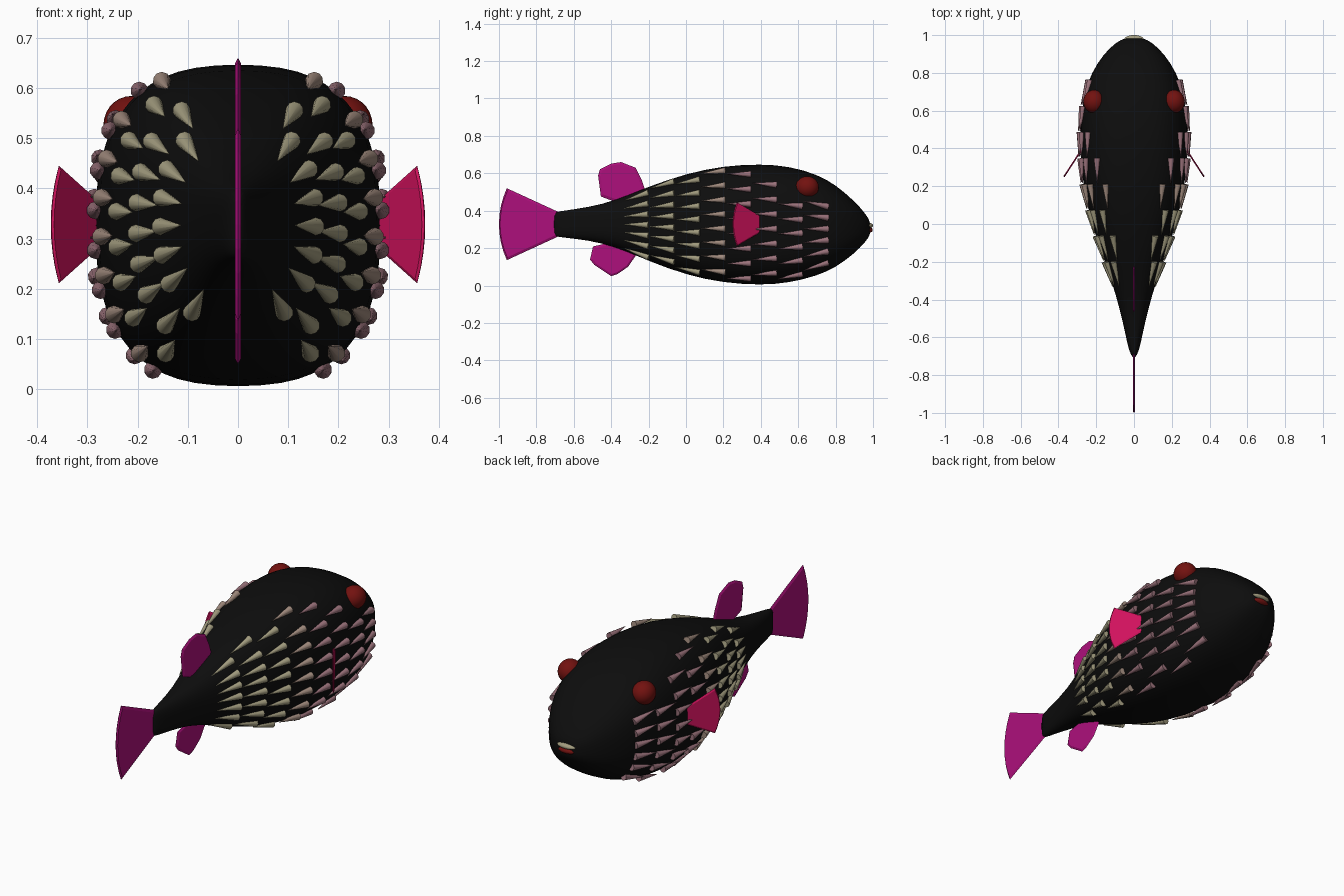
import bpy, bmesh, math
from mathutils import Vector, Matrix

cube = bpy.data.objects.get("Cube")
if cube:
    bpy.data.objects.remove(cube, do_unlink=True)


def material(name, rgb):
    m = bpy.data.materials.new(name)
    m.use_nodes = True
    m.diffuse_color = (*rgb, 1)
    m.node_tree.nodes["Principled BSDF"].inputs["Base Color"].default_value = (*rgb, 1)
    return m


BLACK = material("black_skin", (0.004, 0.004, 0.004))
MAGENTA = material("magenta_fin", (0.42, 0.005, 0.2))
CRIMSON = material("crimson_fin", (0.64, 0.006, 0.11))
RED = material("dark_red", (0.17, 0.006, 0.005))
KHAKI = material("khaki_spine", (0.36, 0.33, 0.21))
TAN = material("tan_spine", (0.36, 0.26, 0.21))
PINK = material("pink_spine", (0.33, 0.17, 0.2))


def make(name, bm, mats, smooth=None):
    bmesh.ops.recalc_face_normals(bm, faces=bm.faces)
    me = bpy.data.meshes.new(name)
    bm.to_mesh(me)
    bm.free()
    for m in mats:
        me.materials.append(m)
    ob = bpy.data.objects.new(name, me)
    bpy.context.collection.objects.link(ob)
    if smooth:
        bpy.ops.object.select_all(action='DESELECT')
        ob.select_set(True)
        bpy.context.view_layer.objects.active = ob
        bpy.ops.object.shade_smooth_by_angle(angle=math.radians(smooth))
    return ob


# Body sections from tail to nose: y, half width, bottom, top
SECTIONS = [
    (-.71, .004, .262, .392), (-.68, .025, .26, .396), (-.6, .042, .25, .408),
    (-.45, .075, .23, .432), (-.3, .12, .175, .487), (-.2, .155, .13, .53),
    (0, .225, .055, .6), (.2, .272, .012, .642), (.4, .288, 0, .652),
    (.55, .286, .012, .64), (.7, .262, .05, .597), (.8, .227, .095, .54),
    (.9, .162, .17, .453), (.96, .098, .233, .385), (.988, .045, .275, .337)]
POWER = 2.6


def section(y):
    for a, b in zip(SECTIONS, SECTIONS[1:]):
        if y <= b[0]:
            t = (y - a[0]) / (b[0] - a[0])
            return [p + (q - p) * t for p, q in zip(a, b)][1:]
    return SECTIONS[-1][1:]


def surface(y, c, side, swell=1.0):
    """Point on the skin at height fraction c (-1 to 1)."""
    w, lo, hi = section(y)
    x = w * (1 - abs(c) ** POWER) ** (1 / POWER)
    return Vector((side * x * swell, y, (lo + hi) / 2 + c * (hi - lo) / 2 * swell))


# Body: lofted squarish rings
bm = bmesh.new()
rings = []
SIDES = 28
for y, w, lo, hi in SECTIONS:
    ring = []
    for i in range(SIDES):
        a = math.tau * i / SIDES
        co, si = math.cos(a), math.sin(a)
        x = math.copysign(abs(co) ** (2 / POWER), co) * w
        z = math.copysign(abs(si) ** (2 / POWER), si) * (hi - lo) / 2
        ring.append(bm.verts.new((x, y, (lo + hi) / 2 + z)))
    rings.append(ring)
for r, s in zip(rings, rings[1:]):
    for i in range(SIDES):
        j = (i + 1) % SIDES
        bm.faces.new((r[i], r[j], s[j], s[i]))
bm.faces.new(rings[0])
bm.faces.new(rings[-1])
body = make("body", bm, [BLACK], 60)
sub = body.modifiers.new("smooth_skin", 'SUBSURF')
sub.levels = sub.render_levels = 1


# Fins: thin plates with a bevelled rim, drawn in the y-z plane
def fin(name, outline, mat, thick=0.006, inset=0.88, matrix=None):
    bm = bmesh.new()
    n = len(outline)
    cy = sum(p[0] for p in outline) / n
    cz = sum(p[1] for p in outline) / n
    rim = [bm.verts.new((0, y, z)) for y, z in outline]
    for s in (-1, 1):
        inner = [bm.verts.new((s * thick, cy + (y - cy) * inset, cz + (z - cz) * inset))
                 for y, z in outline]
        bm.faces.new(inner)
        for i in range(n):
            j = (i + 1) % n
            bm.faces.new((rim[i], rim[j], inner[j], inner[i]))
    if matrix:
        bm.transform(matrix)
    return make(name, bm, [mat])


def fan(radius, inner, half_angle, steps=8):
    """Sector opening toward -y with its apex at the origin."""
    angles = [half_angle * (2 * i / steps - 1) for i in range(steps + 1)]
    arc = [(-radius * math.cos(a), radius * math.sin(a)) for a in angles]
    root = [(-inner, inner * math.tan(a)) for a in (half_angle, -half_angle)]
    return arc + root


fin("dorsal_fin", [(-.47, .588), (-.46, .622), (-.4, .652), (-.347, .66), (-.27, .63),
                   (-.235, .56), (-.215, .5), (-.36, .44), (-.455, .476)], MAGENTA)
fin("ventral_fin", [(-.513, .139), (-.49, .11), (-.4, .05), (-.365, .062), (-.31, .1),
                    (-.265, .165), (-.24, .21), (-.36, .24), (-.497, .209)], MAGENTA)
fin("tail_fin", fan(.46, .13, math.radians(24.7)), MAGENTA, inset=.92,
    matrix=Matrix.Translation((0, -.54, .328)))
for side, label in ((1, "left"), (-1, "right")):
    turn = Matrix.Rotation(side * math.radians(33), 4, 'Z')
    fin(label + "_pectoral_fin", fan(.267, .08, math.radians(26)), CRIMSON, .004, .92,
        Matrix.Translation((side * .226, .473, .328)) @ turn)


# Eyes and lips
def ball(name, centre, size, mat):
    bm = bmesh.new()
    bmesh.ops.create_uvsphere(bm, u_segments=24, v_segments=14, radius=1)
    bm.transform(Matrix.Translation(centre) @ Matrix.Diagonal((*size, 1)))
    return make(name, bm, [mat], 60)


for side, label in ((1, "left"), (-1, "right")):
    ball(label + "_eye", (side * .212, .648, .526), (.056, .062, .058), RED)
ball("upper_lip", (0, .978, .321), (.052, .022, .014), KHAKI)
ball("lower_lip", (0, .976, .297), (.046, .022, .016), RED)

# Spines: cones lying on the skin, pointing back toward the tail
bm = bmesh.new()
COLUMNS = 8
for col in range(COLUMNS):
    y = -.2 + col * .137
    rows = 7 if col < 1 else 8
    for row in range(rows):
        c = -.86 + 1.72 * row / (rows - 1) + (.05 if col % 2 else -.03)
        for side in (1, -1):
            base = surface(y, c, side)
            if y > .45 and base.z > (.45 if y > .7 else .49 if y > .55 else .58):
                continue
            tip = surface(y - .13, c, side, 1.03)
            axis = tip - base
            place = (Matrix.Translation((base + tip) / 2)
                     @ axis.to_track_quat('Z', 'Y').to_matrix().to_4x4())
            cone = bmesh.ops.create_cone(bm, cap_ends=True, segments=10, radius1=.018,
                                         radius2=.001, depth=axis.length, matrix=place)
            for f in {f for v in cone["verts"] for f in v.link_faces}:
                f.material_index = 0 if y < .1 else 1 if y < .25 else 2
make("spines", bm, [KHAKI, TAN, PINK], 50)
